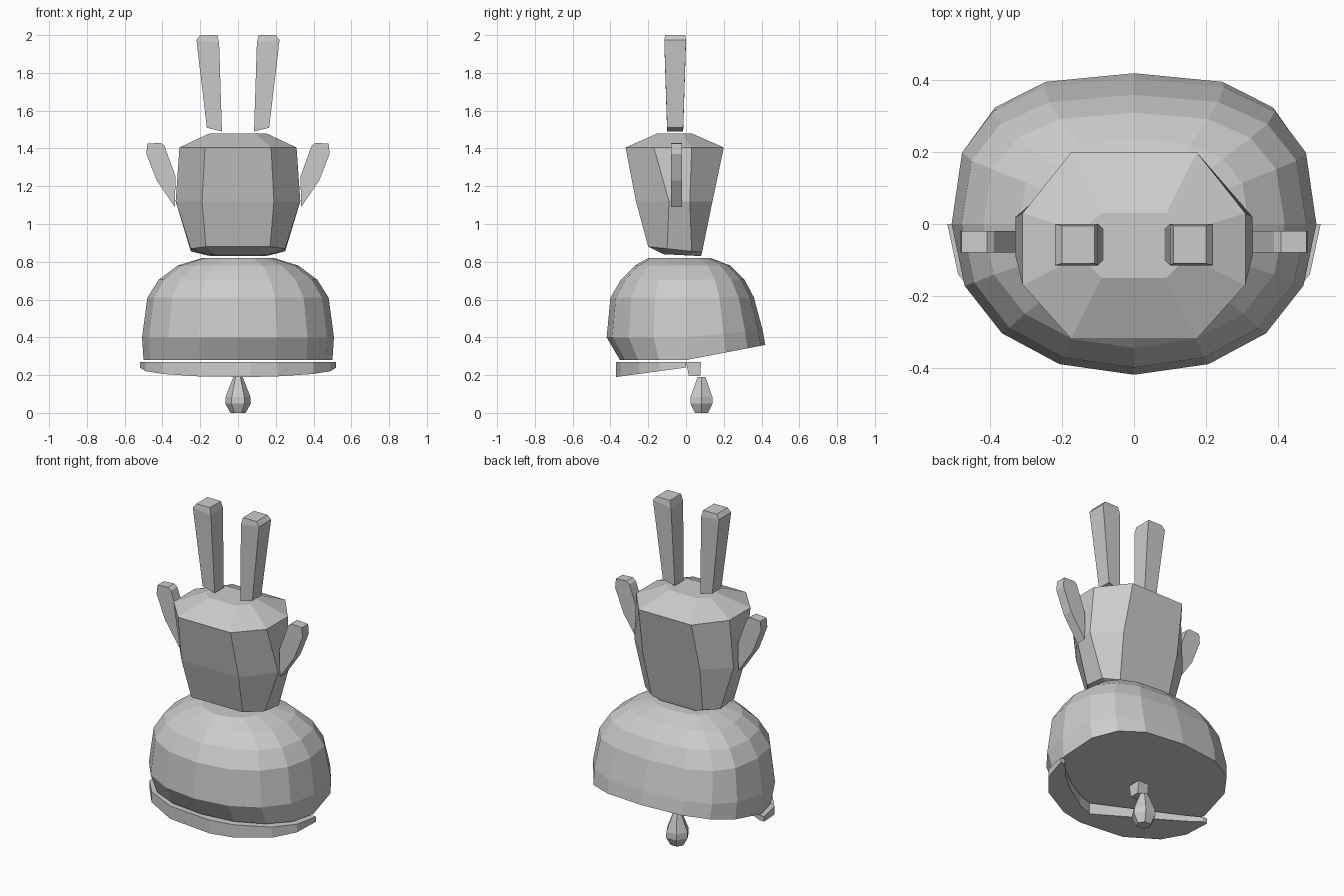
import bpy
from math import cos, sin, tau

if "Cube" in bpy.data.objects:
    bpy.data.objects.remove(bpy.data.objects["Cube"])


def make(name, verts, faces):
    mesh = bpy.data.meshes.new(name)
    mesh.from_pydata(verts, [], faces)
    obj = bpy.data.objects.new(name, mesh)
    bpy.context.collection.objects.link(obj)
    return obj


def loft(name, rings):
    """Skin a list of equal-length rings, ordered bottom to top, with end caps."""
    n = len(rings[0])
    verts = [p for ring in rings for p in ring]
    faces = [tuple(reversed(range(n))), tuple(range(len(verts) - n, len(verts)))]
    for k in range(len(rings) - 1):
        for i in range(n):
            j = (i + 1) % n
            faces.append((k*n + i, k*n + j, (k+1)*n + j, (k+1)*n + i))
    return make(name, verts, faces)


def rounded(n, rx, front, back, z, slope=0.0, p_front=2.15, p_back=2.7):
    """Squarish oval with different front and back depths, rising to the back."""
    ring = []
    for i in range(n):
        c, s = cos(tau * i / n), sin(tau * i / n)
        p = 2 / (p_back if s > 0 else p_front)
        x = rx * (1 if c > 0 else -1) * abs(c) ** p
        y = (back if s > 0 else front) * abs(s) ** p
        ring.append((x, y, z + slope * max(0, y)))
    return ring


def octagon(hx, fx, front, sf, sb, back, z, dz=0.0):
    """Elongated octagon: side points hx, front/back corners fx; tilted by dz."""
    pts = [(hx, sf), (hx, sb), (fx, back), (-fx, back),
           (-hx, sb), (-hx, sf), (-fx, front), (fx, front)]
    return [(x, y, z + dz * (y - front) / (back - front)) for x, y in pts]


def rect(x0, x1, y0, y1, z0, z1=None):
    z1 = z0 if z1 is None else z1
    return [(x0, y0, z0), (x1, y0, z1), (x1, y1, z1), (x0, y1, z0)]


def flip(ring):
    return [(-x, y, z) for x, y, z in reversed(ring)]


# Large faceted dome, its underside rising towards the back
loft("dome", [rounded(16, *r) for r in (
    (0.50, -0.35, 0.42, 0.28, 0.19),
    (0.508, -0.42, 0.405, 0.40, 0.10),
    (0.48, -0.40, 0.36, 0.61),
    (0.42, -0.345, 0.31, 0.705),
    (0.32, -0.27, 0.235, 0.78),
    (0.19, -0.20, 0.13, 0.82))])

# Crescent band under the front of the dome, deeper at the front
outer = [(-0.52, 0.0), (-0.49, -0.14), (-0.40, -0.25), (-0.21, -0.345), (0.07, -0.37),
         (0.21, -0.345), (0.40, -0.25), (0.49, -0.14), (0.52, 0.0)]
inner = [(-0.49, 0.0), (-0.42, -0.04), (-0.32, -0.09), (-0.15, -0.17), (0.08, -0.28),
         (0.17, -0.25), (0.32, -0.16), (0.42, -0.08), (0.49, 0.0)]
sections = []
for (ox, oy), (ix, iy) in zip(outer, inner):
    sections.append([(ox, oy, 0.27), (ix, iy, 0.27),
                     (ix, iy, 0.24 + 0.135 * iy), (ox, oy, 0.24 + 0.135 * oy)])
loft("front_band", sections)

# Small peg and drop hanging below
loft("peg", [rect(-0.035, 0.035, 0.015, 0.075, 0.195),
             rect(-0.035, 0.035, 0.0, 0.08, 0.27)])
loft("drop", [[(r * cos(tau * i / 6), 0.082 + r * sin(tau * i / 6), z) for i in range(6)]
              for r, z in ((0.04, 0.0), (0.068, 0.05), (0.066, 0.085), (0.025, 0.19))])

# Faceted upper body
loft("body", [octagon(*r) for r in (
    (0.16, 0.12, -0.12, -0.07, 0.03, 0.08, 0.84, -0.01),
    (0.25, 0.17, -0.20, -0.10, 0.03, 0.085, 0.88, -0.03),
    (0.33, 0.19, -0.265, -0.09, 0.02, 0.14, 1.12),
    (0.31, 0.175, -0.32, -0.17, 0.03, 0.20, 1.405),
    (0.15, 0.09, -0.15, -0.09, -0.02, 0.03, 1.48))])

# Paired upright posts and side arms
post = [rect(0.085, 0.165, -0.10, -0.015, 1.49, 1.51),
        rect(0.10, 0.22, -0.115, 0.0, 1.96, 1.975),
        rect(0.11, 0.20, -0.11, -0.005, 2.0)]
arm_profile = [(0.335, 1.09), (0.43, 1.23), (0.485, 1.37), (0.48, 1.425),
               (0.41, 1.43), (0.39, 1.415), (0.33, 1.25)]
arm = [[(x, y, z) for x, z in arm_profile] for y in (-0.02, -0.08)]
arm = [list(reversed(r)) for r in arm]
for side, f in (("right", lambda r: r), ("left", flip)):
    loft(side + "_post", [f(r) for r in post])
    loft(side + "_arm", [f(r) for r in arm])

# Consistent outward normals
import bmesh
for obj in bpy.context.collection.objects:
    bm = bmesh.new()
    bm.from_mesh(obj.data)
    bmesh.ops.recalc_face_normals(bm, faces=bm.faces)
    bm.to_mesh(obj.data)
    bm.free()
